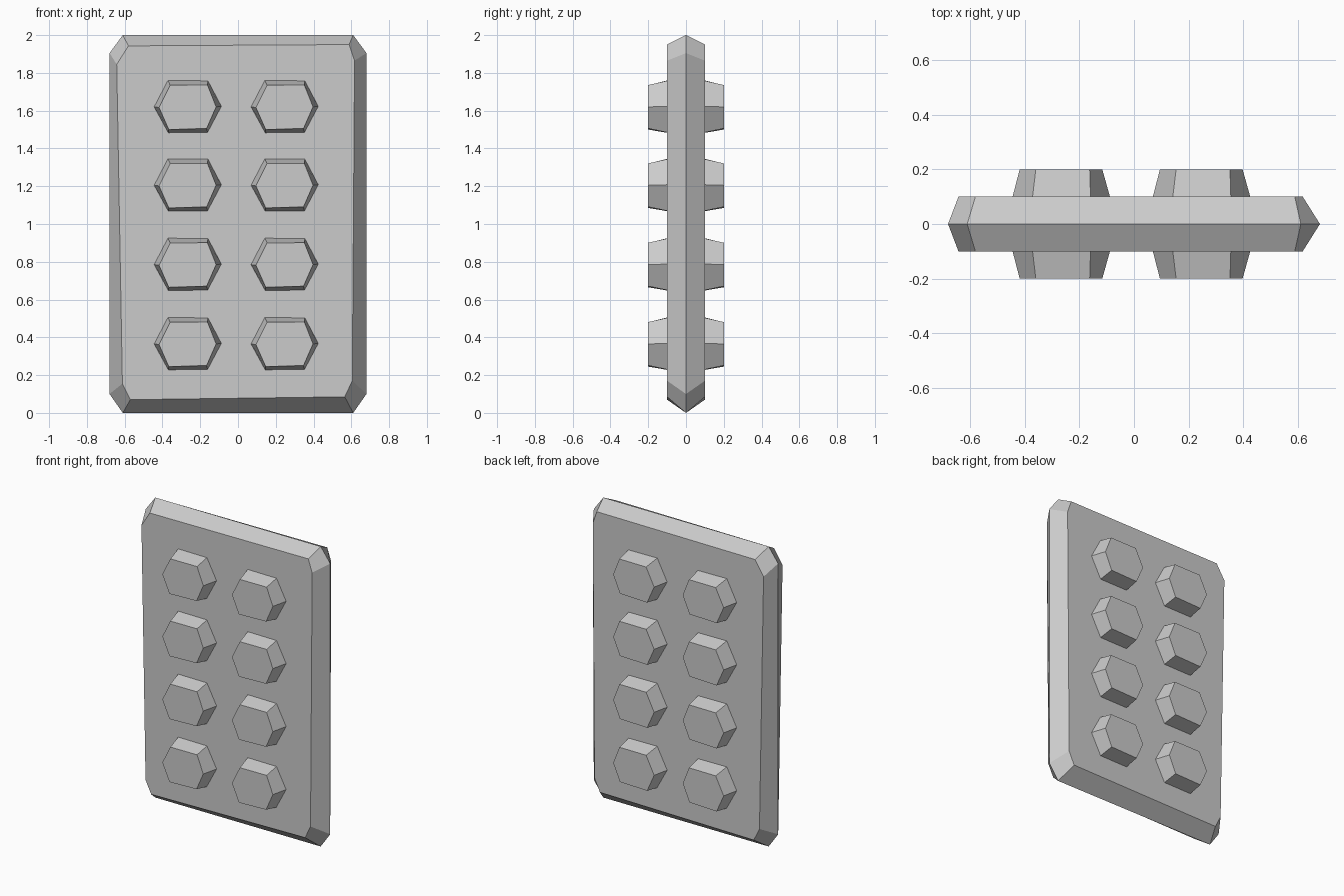
import bpy

if "Cube" in bpy.data.objects:
    bpy.data.objects.remove(bpy.data.objects["Cube"])


def half_loft(name, rings):
    """Loft (y, outline) rings towards the front, cap the front, mirror to the back.
    Outlines are (x, z) points, counter-clockwise seen from the front."""
    n = len(rings[0][1])
    verts = [(x, y, z) for y, outline in rings for x, z in outline]
    faces = []
    for r in range(len(rings) - 1):
        b, a = r * n, (r + 1) * n
        for i in range(n):
            j = (i + 1) % n
            faces.append((a + j, a + i, b + i, b + j))
    last = (len(rings) - 1) * n
    faces.append(tuple(range(last, last + n)))
    mesh = bpy.data.meshes.new(name)
    mesh.from_pydata(verts, [], faces)
    obj = bpy.data.objects.new(name, mesh)
    bpy.context.collection.objects.link(obj)
    mirror = obj.modifiers.new("front_back", "MIRROR")
    mirror.use_axis = (False, True, False)
    return obj


# Slab: wide cut-corner outline at the middle, slightly uneven face outline in front
rim = [(-0.61, 0), (0.61, 0), (0.68, 0.10), (0.68, 1.905),
       (0.61, 2), (-0.61, 2), (-0.68, 1.905), (-0.68, 0.10)]
face = [(-0.57, 0.07), (0.565, 0.085), (0.605, 0.17), (0.617, 1.865),
        (0.588, 1.95), (-0.58, 1.943), (-0.642, 1.845), (-0.612, 0.155)]
half_loft("slab", [(0, rim), (-0.1, face)])

# Studs: tapered hexagons in two columns and four rows
base = [(-0.103, -0.137), (0.105, -0.135), (0.178, 0.003),
        (0.107, 0.138), (-0.105, 0.14), (-0.178, 0)]
tip = [(-0.1, -0.12), (0.1, -0.114), (0.15, 0),
       (0.104, 0.116), (-0.093, 0.115), (-0.152, -0.003)]
columns = {"left": -0.266, "right": 0.247}
rows = [1.62, 1.205, 0.785, 0.365]


def moved(outline, cx, cz):
    return [(cx + x, cz + z) for x, z in outline]


for side, cx in columns.items():
    for k, cz in enumerate(rows, 1):
        half_loft(f"stud_{side}_{k}", [(-0.1, moved(base, cx, cz)),
                                       (-0.2, moved(tip, cx, cz))])
